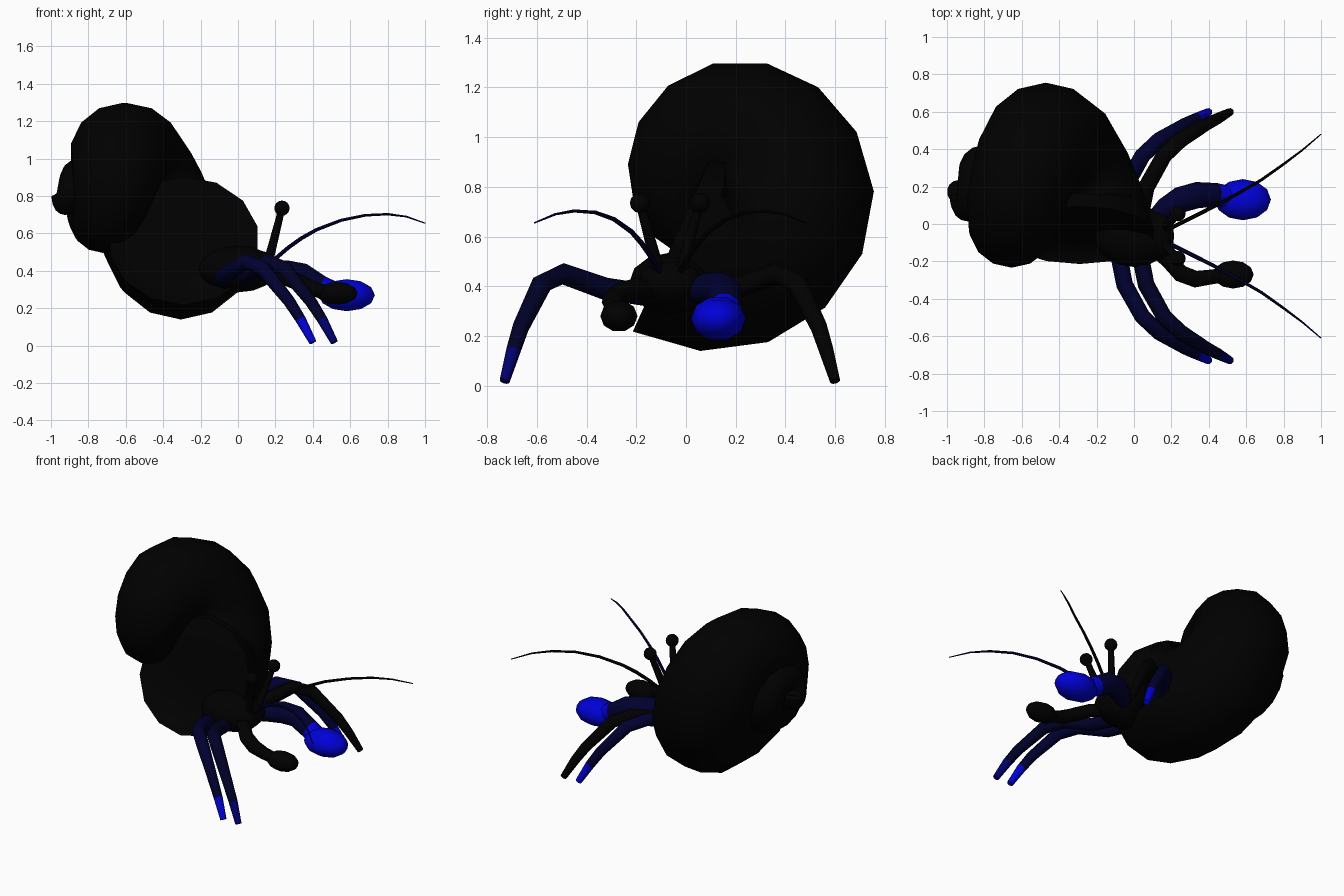
import bpy, bmesh, math
from mathutils import Vector, Matrix

cube = bpy.data.objects.get("Cube")
if cube:
    bpy.data.objects.remove(cube, do_unlink=True)


def material(name, blue):
    m = bpy.data.materials.new(name)
    m.use_nodes = True
    m.diffuse_color = (0, 0, blue, 1)
    m.node_tree.nodes["Principled BSDF"].inputs["Base Color"].default_value = (0, 0, blue, 1)
    return m


BLACK = material("black", 0)
DARK_NAVY = material("dark_navy", 0.02)
NAVY = material("navy", 0.03)
DEEP = material("deep_blue", 0.15)
BLUE = material("bright_blue", 0.68)
MID = -0.065  # the body's own centre line in y


def finish(bm, name, mats):
    bmesh.ops.recalc_face_normals(bm, faces=bm.faces)
    for f in bm.faces:
        f.smooth = True
    mesh = bpy.data.meshes.new(name)
    bm.to_mesh(mesh)
    bm.free()
    for m in mats:
        mesh.materials.append(m)
    obj = bpy.data.objects.new(name, mesh)
    bpy.context.collection.objects.link(obj)
    bpy.context.view_layer.objects.active = obj
    obj.select_set(True)
    bpy.ops.object.shade_smooth_by_angle(angle=math.radians(50))
    obj.select_set(False)


def loft(name, rings, mats, tip_from=None):
    """Skin a list of point rings, capping both ends."""
    bm = bmesh.new()
    rows = [[bm.verts.new(p) for p in ring] for ring in rings]
    n = len(rows[0])
    for k, (a, b) in enumerate(zip(rows, rows[1:])):
        for i in range(n):
            j = (i + 1) % n
            f = bm.faces.new((a[i], a[j], b[j], b[i]))
            f.material_index = int(tip_from is not None and k >= tip_from)
    bm.faces.new(rows[0])
    cap = bm.faces.new(rows[-1])
    cap.material_index = int(tip_from is not None)
    finish(bm, name, mats)


def tube(name, path, radii, mats, sides=8, tip_from=None):
    pts = [Vector(p) for p in path]
    rings = []
    for i, p in enumerate(pts):
        t = (pts[min(i + 1, len(pts) - 1)] - pts[max(i - 1, 0)]).normalized()
        u = t.cross(Vector((0, 0, 1))).normalized()
        v = u.cross(t)
        angles = [2 * math.pi * k / sides for k in range(sides)]
        rings.append([p + radii[i] * (u * math.cos(a) + v * math.sin(a)) for a in angles])
    loft(name, rings, mats, tip_from)


def ellipsoid(name, centre, size, mat, segs=12, rings=8):
    bm = bmesh.new()
    bmesh.ops.create_uvsphere(bm, u_segments=segs, v_segments=rings, radius=1)
    m = (Matrix.Translation(centre) @ Matrix.Diagonal((*size, 1))
         @ Matrix.Rotation(math.pi / 2, 4, 'Y'))
    bmesh.ops.transform(bm, matrix=m, verts=bm.verts)
    finish(bm, name, [mat])


def side_path(path, s):
    return [(x, MID + s * w, z) for x, w, z in path]


# Coiled shell: per quarter turn, x centre, outer reach, section radius
START, END = -540, 302
KEYS = [(-.938, .085, .062), (-.925, .1, .065), (-.895, .13, .08), (-.85, .2, .1),
        (-.81, .27, .125), (-.73, .3, .165), (-.66, .375, .22), (-.62, .505, .28),
        (-.475, .605, .34), (-.31, .66, .375), (-.255, .735, .46)]


def shell_ring(theta, scale=1.0, lean=0.0, sides=14):
    q = (theta - START) / 90
    k = min(int(q), len(KEYS) - 2)
    x, reach, r = [a + (b - a) * (q - k) for a, b in zip(KEYS[k], KEYS[k + 1])]
    t = math.radians(theta)
    ring = []
    for i in range(sides):
        a = 2 * math.pi * i / sides
        d = reach - r + r * scale * math.cos(a)
        inner = (1 - scale * math.cos(a)) / 2
        ring.append((x + r * scale * math.sin(a),
                     0.15 - d * math.cos(t) - lean * inner,
                     0.8 + d * math.sin(t)))
    return ring


steps = 35
shell = [shell_ring(START + (END - START) * i / steps) for i in range(steps)]
# Mouth edge, then a shallow dish filling the mouth
shell += [shell_ring(END - back, scale, 0.12)
          for back, scale in ((0, 1), (4, .92), (8, .65), (10, .3))]
loft("shell", shell, [BLACK])

# Body
ellipsoid("carapace", (0, MID, .41), (.21, .165, .125), BLACK)
ellipsoid("head", (.13, MID, .42), (.085, .13, .085), BLACK)

# Walking legs, eyes and feelers, in pairs
LEG = [(-.09, .06, .36), (-.05, .26, .39), (.045, .43, .45), (.135, .515, .41),
       (.275, .6, .235), (.335, .63, .14), (.4, .665, .018)]
LEG_R = [.045, .045, .043, .042, .034, .03, .021]
EYE = [(.16, .04, .44), (.235, .12, .735)]
FEELER = [(.17, .03, .44), (.27, .08, .525), (.34, .115, .575), (.42, .155, .62),
          (.55, .225, .67), (.68, .3, .697), (.8, .385, .703), (.9, .46, .69),
          (1, .545, .655)]
FEELER_R = [.011, .011, .011, .01, .009, .008, .007, .005, .003]

for s, side in ((-1, "right"), (1, "left")):
    front = [(x + .115, w, z) for x, w, z in LEG]
    tube(side + "_rear_leg", side_path(LEG, s), LEG_R, [NAVY, BLUE], tip_from=5)
    tube(side + "_front_leg", side_path(front, s), LEG_R,
         [DARK_NAVY, DEEP] if s < 0 else [BLACK, BLACK], tip_from=5)
    stalk = side_path(EYE, s)
    tube(side + "_eye_stalk", stalk, [.026, .018], [BLACK])
    ellipsoid(side + "_eye", stalk[1], (.041, .041, .041), BLACK)
    tube(side + "_feeler", side_path(FEELER, s), FEELER_R,
         [NAVY, DEEP] if s < 0 else [BLACK, BLACK], sides=6, tip_from=7)

# Large left claw and small right claw
tube("left_claw_arm", [(.11, .03, .38), (.17, .08, .39), (.25, .13, .39),
                       (.34, .155, .375), (.44, .155, .315), (.5, .145, .29)],
     [.045, .062, .07, .07, .064, .06], [NAVY, BLUE], sides=10, tip_from=4)
ellipsoid("left_claw", (.582, .13, .27), (.15, .11, .09), BLUE, 10, 6)
tube("right_claw_arm", [(.1, -.12, .39), (.19, -.2, .39), (.25, -.265, .37),
                        (.33, -.295, .335), (.4, -.285, .305), (.47, -.275, .285)],
     [.04, .043, .046, .045, .04, .038], [BLACK])
ellipsoid("right_claw", (.53, -.27, .28), (.11, .075, .064), BLACK, 10, 6)
